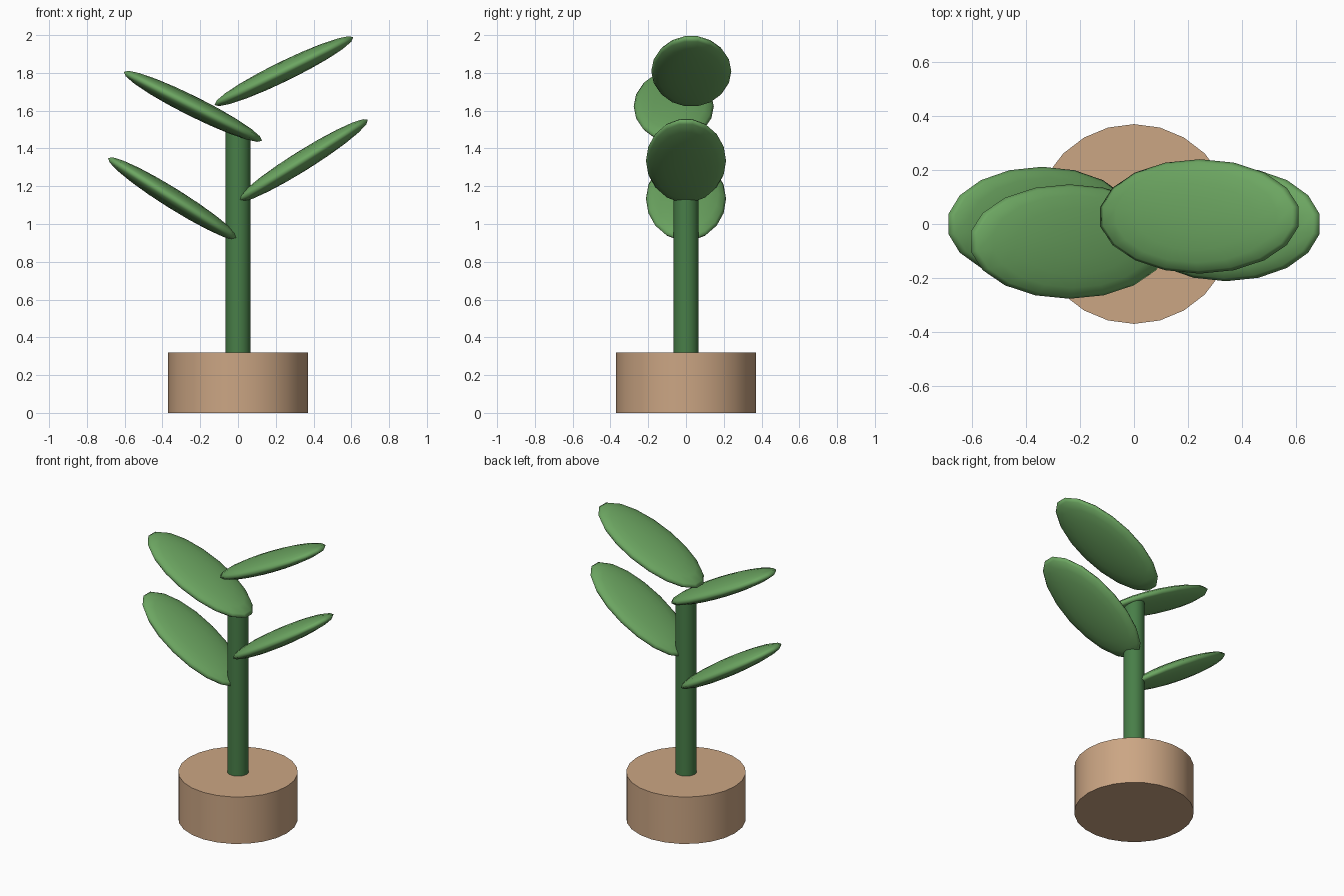
import bpy
import math

if "Cube" in bpy.data.objects:
    bpy.data.objects.remove(bpy.data.objects["Cube"])


def material(name, rgb):
    m = bpy.data.materials.new(name)
    m.diffuse_color = (*rgb, 1)
    m.use_nodes = True
    m.node_tree.nodes["Principled BSDF"].inputs["Base Color"].default_value = m.diffuse_color
    return m


CLAY = material("clay", (0.60, 0.38, 0.23))
STEM = material("stem green", (0.065, 0.21, 0.065))
LEAF = material("leaf green", (0.15, 0.38, 0.12))


def finish(name, mat, angle):
    ob = bpy.context.object
    ob.name = name
    ob.data.materials.append(mat)
    bpy.ops.object.shade_smooth_by_angle(angle=math.radians(angle))
    return ob


def cylinder(name, mat, radius, z0, z1, sides):
    bpy.ops.mesh.primitive_cylinder_add(
        vertices=sides, radius=radius, depth=z1 - z0, location=(0, 0, (z0 + z1) / 2))
    return finish(name, mat, 40)


def leaf(name, centre, tilt):
    # flattened ball, tip raised by tilt degrees (negative raises the -x end)
    bpy.ops.mesh.primitive_uv_sphere_add(
        segments=18, ring_count=10, radius=1, location=centre,
        rotation=(0, math.radians(-tilt), 0))
    ob = bpy.context.object
    ob.scale = (0.415, 0.212, 0.053)
    bpy.ops.object.transform_apply(location=False, rotation=True, scale=True)
    return finish(name, LEAF, 180)


# Pot and stem
cylinder("pot", CLAY, 0.37, 0, 0.32, 24)
cylinder("stem", STEM, 0.066, 0.28, 1.49, 16)

# Leaves, alternating up the stem
leaf("lower_left_leaf", (-0.341, 0, 1.133), -32)
leaf("lower_right_leaf", (0.341, 0, 1.335), 32)
leaf("upper_left_leaf", (-0.239, -0.065, 1.623), -26.5)
leaf("upper_right_leaf", (0.243, 0.028, 1.809), 26)
